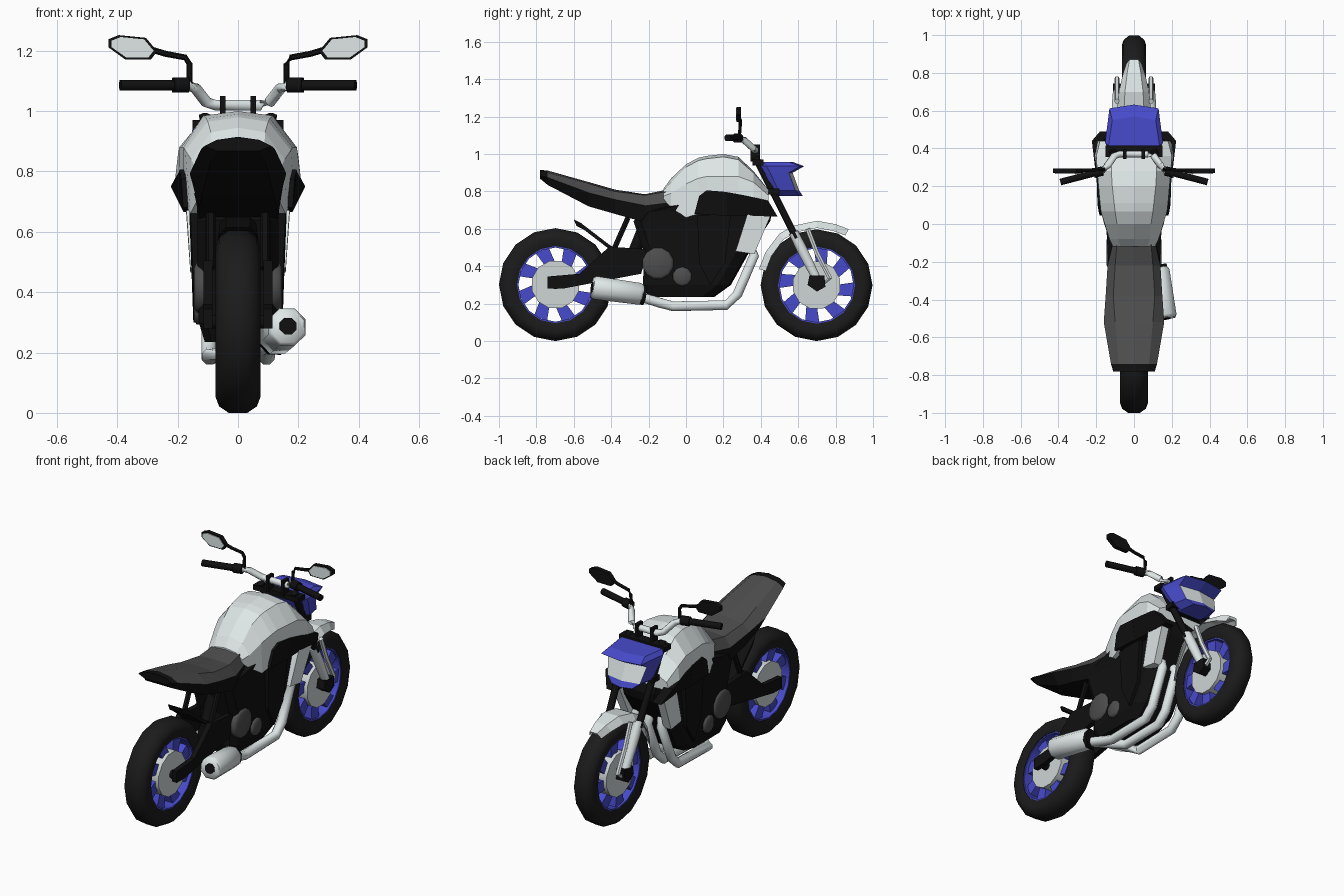
import bpy, bmesh, math
from mathutils import Vector

if "Cube" in bpy.data.objects:
    bpy.data.objects.remove(bpy.data.objects["Cube"])

def mat(name, c):
    m = bpy.data.materials.new(name)
    m.diffuse_color = (*c, 1)
    m.use_nodes = True
    m.node_tree.nodes["Principled BSDF"].inputs["Base Color"].default_value = m.diffuse_color
    return m

SILVER = mat("silver", (0.75, 0.81, 0.81))
STEEL = mat("disc steel", (0.62, 0.67, 0.67))
BLACK = mat("black", (0.005, 0.005, 0.005))
RUBBER = mat("rubber", (0.011, 0.011, 0.011))
GREY = mat("dark grey", (0.075, 0.075, 0.075))
BLUE = mat("blue", (0.064, 0.070, 0.60))

def loft(name, rings, mats, rule=None, loop=False, smooth=False):
    """Skin a list of equal-sized rings; rule(i, j) picks the material."""
    bm = bmesh.new()
    vs = [[bm.verts.new(p) for p in r] for r in rings]
    n, m = len(rings), len(rings[0])
    for i in range(n if loop else n - 1):
        a, b = vs[i], vs[(i + 1) % n]
        for j in range(m):
            f = bm.faces.new((a[j], a[(j + 1) % m], b[(j + 1) % m], b[j]))
            f.material_index = rule(i, j) if rule else 0
    if not loop:
        for k, r in ((0, vs[0]), (n - 2, vs[-1])):
            f = bm.faces.new(r)
            f.material_index = rule(k, m // 2) if rule else 0
    bmesh.ops.recalc_face_normals(bm, faces=bm.faces)
    me = bpy.data.meshes.new(name)
    bm.to_mesh(me)
    bm.free()
    if smooth:
        me.shade_smooth()
        me.set_sharp_from_angle(angle=math.radians(62))
    for x in mats:
        me.materials.append(x)
    ob = bpy.data.objects.new(name, me)
    bpy.context.collection.objects.link(ob)
    return ob

def both(fn, name, pts, *args):
    """Build a part on the right and its mirror on the left."""
    for s, side in ((1, "right_"), (-1, "left_")):
        fn(side + name, [(s * p[0], p[1], p[2]) for p in pts], *args)

def tube(name, pts, r, sides, m):
    pts = [Vector(p) for p in pts]
    rs = r if isinstance(r, (list, tuple)) else [r] * len(pts)
    rings = []
    for i, p in enumerate(pts):
        t = (pts[min(i + 1, len(pts) - 1)] - pts[max(i - 1, 0)]).normalized()
        ref = Vector((1, 0, 0)) if abs(t.x) < 0.7 else Vector((0, 0, 1))
        u = t.cross(ref).normalized()
        w = t.cross(u)
        rings.append([p + rs[i] * (u * math.cos(a) + w * math.sin(a))
                      for a in [math.tau * (k + 0.5) / sides for k in range(sides)]])
    return loft(name, rings, [m], smooth=sides > 6)

def plate(name, pts, depth, m):
    """Outline pushed along a depth vector; x depth goes inward on both sides."""
    s = 1 if sum(p[0] for p in pts) >= 0 else -1
    d = (depth[0] * s, depth[1], depth[2])
    return loft(name, [pts, [tuple(a + b for a, b in zip(p, d)) for p in pts]], [m])

def box(name, c, s, m):
    x, y, z = c
    a, b, h = s[0] / 2, s[1] / 2, s[2] / 2
    return plate(name, [(x - a, y - b, z - h), (x + a, y - b, z - h), (x + a, y + b, z - h),
                        (x - a, y + b, z - h)], (0, 0, 2 * h), m)

def mirror_ring(half):
    return half + [(-p[0], p[1], p[2]) for p in reversed(half[1:])]

def sym(j, n):
    return min(j, 2 * n - 2 - j)

# Wheels: tyre, rim, swept spokes, discs
def wheel(pre, cy, r, w, ax, turn):
    cz = r
    def spin(name, prof, n, m):
        rings = []
        for k in range(n):
            a = math.tau * k / n
            rings.append([(x, cy + q * math.cos(a), cz + q * math.sin(a)) for x, q in prof])
        loft(pre + name, rings, [m], loop=True, smooth=True)
    half = [(w * .8, .206), (w, .25), (w * .85, r - .022), (w * .42, r)]
    spin("tyre", half + [(-x, q) for x, q in reversed(half)], 16, RUBBER)
    spin("rim", [(w * .75, .22), (w * .75, .198), (-w * .75, .198), (-w * .75, .22)], 16, BLUE)
    tube(pre + "brake_disc", [(-.055, cy, cz), (.055, cy, cz)], .13, 12, STEEL)
    for k in range(8):
        a = math.tau * k / 8 + turn
        q = [(.11, -.22), (.11, .30), (.20, .36), (.20, -.02)]
        plate(pre + "spoke", [(.035, cy + d * math.cos(a + t), cz + d * math.sin(a + t))
                              for d, t in q], (-.07, 0, 0), BLUE)
    tube(pre + "axle", [(-ax, cy, cz), (ax, cy, cz)], .025, 8, BLACK)

wheel("rear_", -.698, .302, .074, .115, .2)
wheel("front_", .698, .299, .064, .10, .5)

# Seat and tail: grey cushion over a black tray
secs = [(-.78, .915, .07, .905, .11, .885, .07, .868), (-.74, .912, .08, .90, .122, .875, .09, .835),
        (-.52, .85, .10, .842, .16, .793, .12, .72), (-.38, .81, .11, .80, .15, .757, .13, .68),
        (-.22, .785, .10, .78, .14, .725, .13, .635), (-.10, .81, .09, .80, .112, .74, .12, .64),
        (.03, .70, .08, .69, .10, .67, .11, .645)]
def body_rings(secs):
    return [mirror_ring([(0, s[0], s[1])] + [(s[k], s[0], s[k + 1]) for k in (2, 4, 6)]) for s in secs]
loft("seat", body_rings(secs), [GREY, BLACK], lambda i, j: 0 if sym(j, 4) < 2 and i else 1)

# Fuel tank
secs = [(-.12, .815, .07, .805, .112, .775, .10, .755), (-.08, .87, .085, .85, .13, .79, .13, .715),
        (0, .945, .09, .93, .155, .84, .158, .66), (.065, .98, .10, .965, .175, .87, .168, .68),
        (.11, .99, .105, .975, .18, .88, .18, .79), (.2, 1.0, .115, .985, .188, .88, .188, .785),
        (.28, .985, .12, .97, .195, .88, .196, .775), (.36, .91, .12, .90, .20, .85, .21, .76),
        (.44, .81, .12, .81, .18, .78, .20, .73)]
loft("fuel_tank", body_rings(secs), [SILVER])

# Engine and frame block
rings = []
for z, yr, yf, w in ((.235, -.2, .15, .11), (.30, -.23, .24, .13), (.47, -.225, .335, .134),
                     (.64, -.28, .45, .134), (.69, -.24, .46, .137), (.75, .02, .44, .15)):
    rings.append(mirror_ring([(0, yf, z), (w * .75, yf - .01, z), (w, yf - .07, z),
                              (w, yr + .04, z), (w * .8, yr, z)]))
loft("engine_block", rings, [BLACK])
both(tube, "large_engine_cover", [(.11, -.15, .415), (.137, -.15, .415), (.145, -.15, .415)],
     [.085, .085, .07], 12, GREY)
both(tube, "small_engine_cover", [(.11, -.02, .345), (.137, -.02, .345), (.145, -.02, .345)],
     [.052, .052, .04], 10, GREY)
both(plate, "engine_side_panel", [(.158, .06, .67), (.162, .24, .68), (.152, .21, .42),
                                  (.148, .13, .30), (.148, .07, .42)], (-.05, 0, 0), BLACK)

# Side shrouds and radiator panels
both(plate, "rear_shroud", [(.182, .045, .68), (.188, .07, .775), (.194, .11, .806), (.196, .22, .797),
                            (.18, .22, .67)], (-.06, 0, 0), BLACK)
both(plate, "front_shroud", [(.18, .21, .67), (.196, .21, .798), (.208, .32, .778), (.223, .44, .75),
                             (.18, .49, .665), (.17, .34, .67)], (-.06, 0, 0), BLACK)
both(plate, "radiator_panel", [(.172, .33, .685), (.172, .45, .665), (.158, .365, .465),
                               (.158, .265, .48)], (-.05, 0, 0), SILVER)

# Swingarm, hugger, struts
both(plate, "swingarm", [(.115, y, z) for y, z in ((-.74, .28), (-.66, .28), (-.24, .36), (-.2, .49),
     (-.41, .505), (-.57, .36), (-.74, .345))], (-.03, 0, 0), BLACK)
loft("rear_hugger", [[(-w, y, z), (w, y, z), (w, y + .015, z - .035), (-w, y + .015, z - .035)]
                     for y, z, w in ((-.60, .65, .04), (-.56, .63, .06), (-.41, .515, .075),
                                     (-.33, .47, .075))], [BLACK])
both(tube, "subframe_strut", [(.09, -.31, .66), (.09, -.39, .48)], .016, 6, BLACK)
tube("rear_shock", [(0, -.22, .62), (0, -.30, .42)], .035, 8, BLACK)

# Exhaust
for x in (-.095, 0, .095):
    tube("exhaust_header", [(x * .8, .33, .52), (x, .365, .46), (x, .275, .25), (x, .215, .192),
                            (x, -.07, .186), (.05 + x * .5, -.14, .205), (.115, -.25, .238)],
         .028, 8, SILVER)
tube("muffler", [(.125, -.235, .25), (.13, -.25, .253), (.163, -.485, .285), (.165, -.5, .287)],
     [.05, .063, .067, .058], 8, SILVER)
tube("muffler_collar", [(.12, -.225, .246), (.126, -.25, .25)], .058, 8, BLACK)
tube("muffler_outlet", [(.164, -.49, .286), (.1665, -.505, .2875)], .03, 8, BLACK)

# Front fork
both(tube, "fork_upper", [(.11, .37, .985), (.10, .59, .55)], .02, 8, BLACK)
both(tube, "fork_lower", [(.092, .575, .58), (.09, .62, .49), (.088, .71, .31)], [.028, .03, .024],
     8, SILVER)
both(tube, "fender_stay", [(.09, .65, .60), (.09, .70, .47), (.09, .77, .335), (.09, .72, .30)],
     .014, 6, SILVER)
both(plate, "fork_foot", [(.112, .65, .30), (.112, .70, .265), (.112, .745, .29), (.112, .74, .35),
                          (.112, .66, .35)], (-.05, 0, 0), BLACK)
box("top_clamp", (0, .385, .955), (.30, .06, .03), BLACK)
box("bottom_clamp", (0, .47, .80), (.27, .06, .03), BLACK)

# Front fender: folded strip over the tyre
rings = []
for y, z, w in ((.39, .385, .06), (.425, .475, .072), (.50, .575, .085), (.58, .618, .09),
                (.70, .643, .08), (.80, .625, .06), (.87, .598, .04)):
    d = (Vector((y, z)) - Vector((.698, .299))).normalized()
    top, low, inner = [(y - d.x * t, z - d.y * t) for t in (0, .038, .015)]
    rings.append([(-w * .6, *top), (w * .6, *top), (w, *low), (w * .9, *low),
                  (w * .5, *inner), (-w * .5, *inner), (-w * .9, *low), (-w, *low)])
loft("front_fender", rings, [SILVER])

# Headlight: blue shell, pale lens on the recessed front
rings = [mirror_ring([(0, yf, z), (w * .85, yf - .02, z), (w, yr + .03, z), (w * .9, yr, z)])
         for z, yr, yf, w in ((.775, .485, .625, .08), (.805, .465, .605, .125), (.90, .42, .57, .15),
                              (.935, .40, .632, .153), (.958, .385, .57, .135))]
loft("headlight", rings, [BLUE, SILVER], lambda i, j: 1 if i == 1 and sym(j, 4) == 0 else 0)

# Handlebar, grips, risers
half = [(.075, .37, 1.02), (.105, .36, 1.03), (.14, .31, 1.075), (.165, .285, 1.085), (.2, .275, 1.086)]
tube("handlebar", [(-x, y, z) for x, y, z in reversed(half)] + half, .019, 8, SILVER)
both(tube, "grip", [(.18, .277, 1.086), (.39, .222, 1.086)], .019, 8, BLACK)
both(tube, "switch_block", [(.165, .281, 1.086), (.215, .268, 1.086)], .027, 8, BLACK)
for s in (-1, 1):
    box("bar_riser", (s * .05, .37, 1.005), (.018, .05, .09), BLACK)

# Mirrors
both(tube, "mirror_stem", [(.16, .285, 1.09), (.16, .29, 1.155), (.175, .29, 1.178),
                           (.24, .285, 1.19), (.29, .283, 1.205)], .01, 6, BLACK)
outline = [(.268, 1.198), (.305, 1.243), (.395, 1.252), (.43, 1.238), (.43, 1.212), (.375, 1.172), (.288, 1.172)]
both(plate, "mirror_shell", [(x, .27, z) for x, z in outline], (0, .025, 0), BLACK)
both(plate, "mirror_glass", [(.35 + (x - .35) * .86, .266, 1.212 + (z - 1.212) * .84)
                             for x, z in outline], (0, .006, 0), SILVER)
